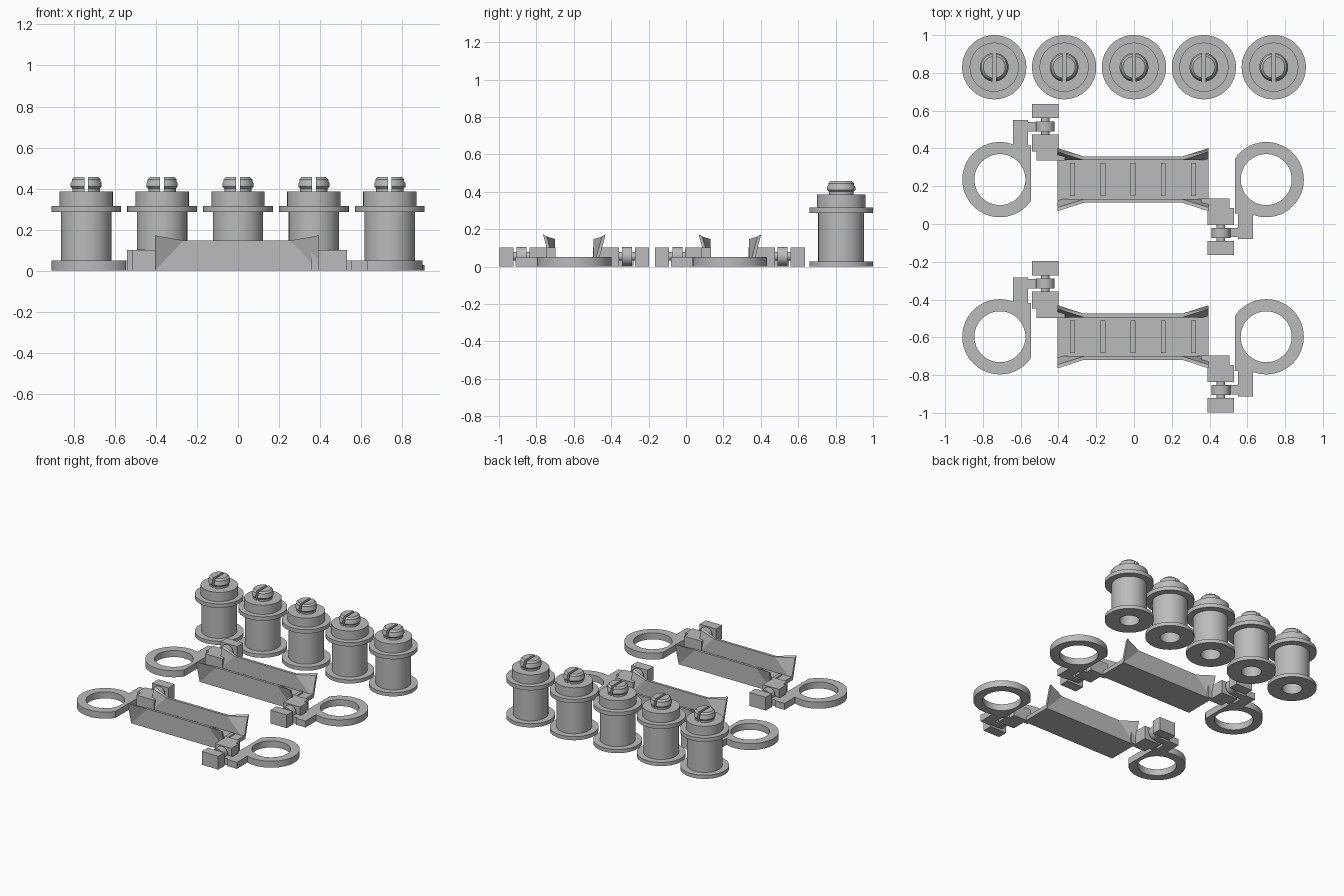
import bpy, bmesh
from math import pi, radians
from mathutils import Matrix, Vector

if "Cube" in bpy.data.objects:
    bpy.data.objects.remove(bpy.data.objects["Cube"], do_unlink=True)

GREY = (0.5, 0.5, 0.5, 1)
grey = bpy.data.materials.new("plain grey")
grey.use_nodes = True
grey.diffuse_color = GREY
grey.node_tree.nodes["Principled BSDF"].inputs["Base Color"].default_value = GREY


def finish(bm, name, smooth=False):
    """Turn a bmesh into a named mesh and return it."""
    bmesh.ops.recalc_face_normals(bm, faces=bm.faces)
    me = bpy.data.meshes.new(name)
    bm.to_mesh(me)
    bm.free()
    me.materials.append(grey)
    if smooth:
        me.shade_smooth()
        me.set_sharp_from_angle(angle=radians(35))
    return me


def place(me, matrix):
    ob = bpy.data.objects.new(me.name, me)
    bpy.context.collection.objects.link(ob)
    ob.matrix_world = matrix
    return ob


def lathe(profile, closed=False, steps=64):
    """Spin (radius, z) points around z."""
    bm = bmesh.new()
    vs = [bm.verts.new((r, 0, z)) for r, z in profile]
    edges = [bm.edges.new(p) for p in zip(vs, vs[1:])]
    if closed:
        edges.append(bm.edges.new((vs[-1], vs[0])))
    bmesh.ops.spin(bm, geom=vs + edges, cent=(0, 0, 0), axis=(0, 0, 1),
                   angle=2 * pi, steps=steps)
    bmesh.ops.remove_doubles(bm, verts=bm.verts, dist=0.0001)
    return bm


def cut(bm, x, side):
    """Keep one side of the plane at x and cap the opening."""
    bmesh.ops.bisect_plane(bm, geom=bm.verts[:] + bm.edges[:] + bm.faces[:],
                           plane_co=(x, 0, 0), plane_no=(side, 0, 0), clear_inner=True)
    rim = [e for e in bm.edges if e.is_boundary]
    bmesh.ops.holes_fill(bm, edges=rim, sides=0)


def prism(outline, z0, z1, name):
    bm = bmesh.new()
    face = bm.faces.new([bm.verts.new((x, y, z0)) for x, y in outline])
    top = bmesh.ops.extrude_face_region(bm, geom=[face])["geom"]
    bmesh.ops.translate(bm, vec=(0, 0, z1 - z0),
                        verts=[v for v in top if isinstance(v, bmesh.types.BMVert)])
    return finish(bm, name)


def box(x0, x1, y0, y1, z0, z1, name):
    return prism([(x0, y0), (x1, y0), (x1, y1), (x0, y1)], z0, z1, name)


def rod(r, y0, y1, x, z, name):
    """Cylinder along y."""
    bm = bmesh.new()
    bmesh.ops.create_cone(bm, cap_ends=True, segments=32, radius1=r, radius2=r, depth=y1 - y0,
                          matrix=Matrix.Translation((x, (y0 + y1) / 2, z))
                          @ Matrix.Rotation(pi / 2, 4, 'X'))
    return finish(bm, name, True)


# Spool: flanged drum with a blind socket underneath
spool = finish(lathe([(0, 0.1), (0.07, 0.1), (0.07, 0), (0.17, 0), (0.17, 0.028), (0.123, 0.028),
                      (0.123, 0.285), (0.17, 0.285), (0.17, 0.315), (0.13, 0.315),
                      (0.13, 0.385), (0, 0.385)]), "spool", True)

# Split peg: two halves separated by a slot
halves = []
for side in (-1, 1):
    bm = lathe([(0, 0.38), (0.067, 0.38), (0.067, 0.4), (0.076, 0.41), (0.076, 0.425),
                (0.07, 0.435), (0.07, 0.445), (0.058, 0.457), (0, 0.457)])
    cut(bm, side * 0.009, side)
    halves.append(finish(bm, "split_peg", True))

for i in range(5):
    spot = Matrix.Translation(((i - 2) * 0.37, 0.83, 0))
    for me in [spool] + halves:
        place(me, spot)

# Ring, flattened on its inner side
bm = lathe([(0.135, 0), (0.199, 0), (0.199, 0.05), (0.135, 0.05)], closed=True)
cut(bm, 0.165, -1)
bmesh.ops.translate(bm, vec=(-0.705, 0, 0), verts=bm.verts)
ring = finish(bm, "ring", True)

# Hinge parts for one end
end_parts = [
    ring,
    prism([(-0.635, 0.14), (-0.54, 0.11), (-0.54, 0.18), (-0.555, 0.18),
           (-0.555, 0.315), (-0.635, 0.315)], 0, 0.05, "ring_arm"),
    box(-0.56, -0.48, 0.255, 0.305, 0, 0.05, "hinge_link"),
    rod(0.05, 0.255, 0.308, -0.465, 0.055, "hinge_knuckle"),
    rod(0.023, 0.22, 0.35, -0.465, 0.055, "hinge_pin"),
    box(-0.535, -0.395, 0.325, 0.4, 0, 0.102, "outer_hinge_block"),
    prism([(-0.535, 0.15), (-0.51, 0.15), (-0.51, 0.1), (-0.36, 0.1), (-0.36, 0.135),
           (-0.395, 0.135), (-0.395, 0.24), (-0.535, 0.24)], 0, 0.102, "inner_hinge_block"),
]

# Channel wall with its end corners bent up and outwards
L, BEND = 0.4, 0.26
bm = bmesh.new()
rows = []
for x in (-L, -BEND, BEND, L):
    tip = abs(x) == L
    dy, z = (0.045, 0.172) if tip else (0, 0.147)
    loop = [(0.103, 0), (0.122, 0), (0.122 + dy, z), (0.103 + dy, z - 0.012 * tip)]
    rows.append([bm.verts.new((x, *p)) for p in loop])
for a, b in zip(rows, rows[1:]):
    for k in range(4):
        j = (k + 1) % 4
        bm.faces.new((a[k], a[j], b[j], b[k]))
bm.faces.new(rows[0])
bm.faces.new(rows[-1])
bmesh.ops.triangulate(bm, faces=[f for f in bm.faces])
wall = finish(bm, "channel_wall")

floor = box(-L, L, -0.11, 0.11, 0, 0.03, "channel_floor")
rib = box(-0.013, 0.013, -0.087, 0.087, 0.025, 0.04, "floor_rib")

# Two complete clips, each with rotational symmetry
for y in (0.235, -0.597):
    base = Matrix.Translation((-0.005, y, 0))
    for turn in (0, pi):
        for me in end_parts + [wall]:
            place(me, base @ Matrix.Rotation(turn, 4, 'Z'))
    place(floor, base)
    for i in range(5):
        place(rib, base @ Matrix.Translation(((i - 2) * 0.16, 0, 0)))
